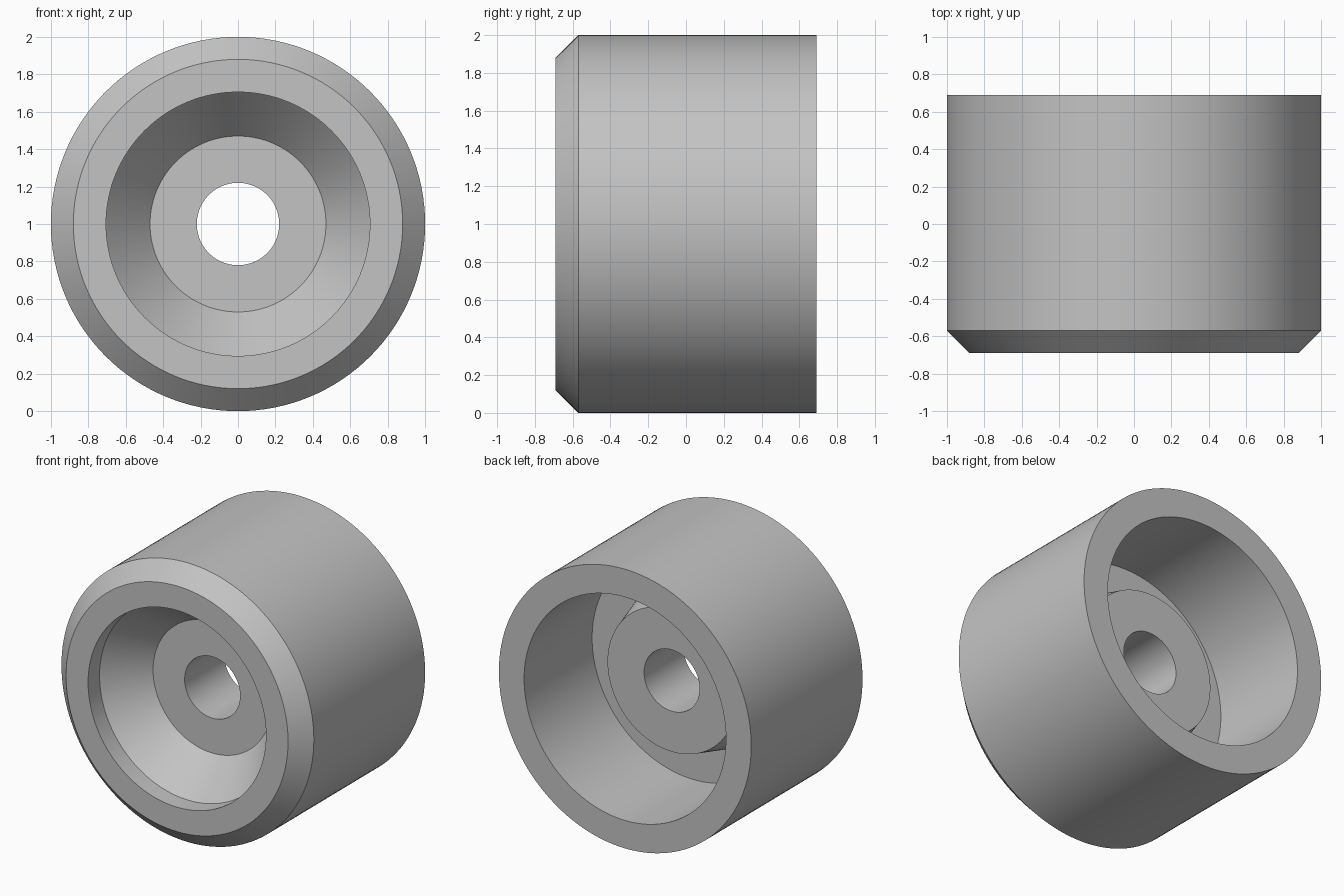
import bpy
import bmesh
import math
from mathutils import Matrix, Vector

default = bpy.data.objects.get("Cube")
if default:
    bpy.data.objects.remove(default, do_unlink=True)

SEGMENTS = 128

# Plain grey material
grey = bpy.data.materials.new("plain_grey")
grey.use_nodes = True
colour = (0.55, 0.55, 0.55, 1)
grey.diffuse_color = colour
grey.node_tree.nodes["Principled BSDF"].inputs["Base Color"].default_value = colour

# Closed cross-section as (radius, y), running round the ring wall
profile = [
    (0.22, -0.29),   # bore, front end
    (0.47, -0.29),   # front recess floor
    (0.705, -0.56),  # front recess cone
    (0.705, -0.69),  # front lip
    (0.88, -0.69),   # front rim
    (1.0, -0.57),    # outer chamfer
    (1.0, 0.69),     # outer wall
    (0.8, 0.69),     # back rim
    (0.8, -0.08),    # back recess wall
    (0.575, -0.08),  # back recess floor
    (0.51, 0.16),    # tapered hub side
    (0.22, 0.16),    # hub face, back end of bore
]


def lathe(name, points, material):
    """Spin a closed profile about the y axis and lift it onto the ground."""
    bm = bmesh.new()
    verts = [bm.verts.new((r, y, 0)) for r, y in points]
    edges = [bm.edges.new((a, b)) for a, b in zip(verts, verts[1:] + verts[:1])]
    bmesh.ops.spin(bm, geom=verts + edges, cent=(0, 0, 0), axis=(0, 1, 0),
                   angle=math.tau, steps=SEGMENTS, use_duplicate=False)
    bmesh.ops.remove_doubles(bm, verts=bm.verts, dist=0.0001)
    bmesh.ops.recalc_face_normals(bm, faces=bm.faces)
    bmesh.ops.transform(bm, matrix=Matrix.Translation(Vector((0, 0, 1))), verts=bm.verts)
    mesh = bpy.data.meshes.new(name)
    bm.to_mesh(mesh)
    bm.free()
    mesh.materials.append(material)
    obj = bpy.data.objects.new(name, mesh)
    bpy.context.collection.objects.link(obj)
    return obj


# Round bushing with stepped recesses and a through bore
bushing = lathe("bushing_body", profile, grey)
bpy.ops.object.select_all(action="DESELECT")
bushing.select_set(True)
bpy.context.view_layer.objects.active = bushing
bpy.ops.object.shade_smooth_by_angle(angle=math.radians(12))
